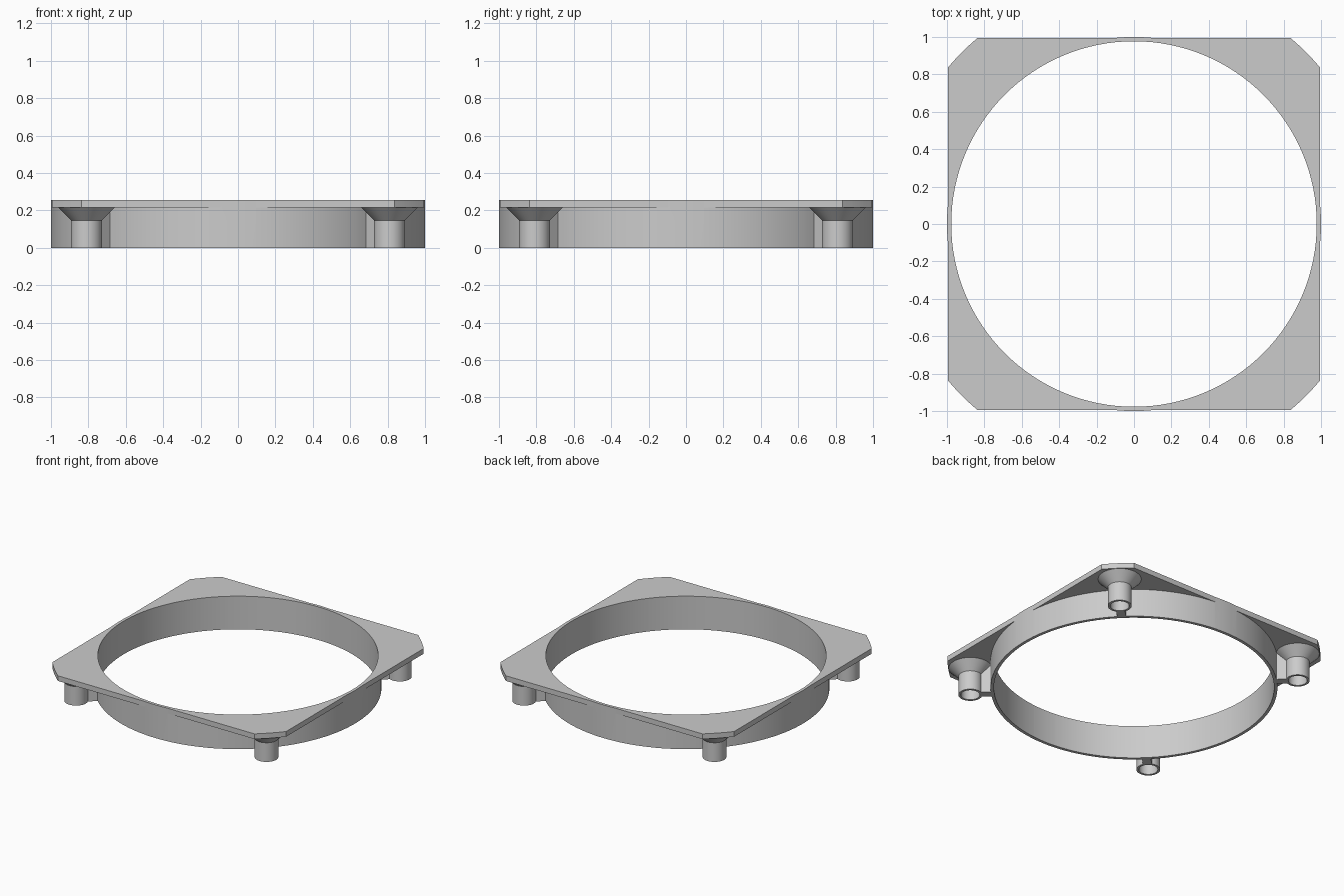
import bpy, bmesh
from math import sin, cos, acos, atan2, pi, tau, sqrt
from mathutils import Matrix

if "Cube" in bpy.data.objects:
    bpy.data.objects.remove(bpy.data.objects["Cube"], do_unlink=True)

# Main dimensions
TOP, UNDER = 0.255, 0.215          # flange top and underside
BORE, WALL = 0.977, 1.0            # ring inner and outer radius
HALF, CORNER = 0.9955, 1.3         # flange half side, rounded corner radius
POST = 0.81                        # post offset in x and y

grey = bpy.data.materials.new("plain_grey")
grey.use_nodes = True
grey.diffuse_color = (0.6, 0.6, 0.6, 1)
grey.node_tree.nodes["Principled BSDF"].inputs["Base Color"].default_value = (0.6, 0.6, 0.6, 1)


def finish(name, bm, matrix=Matrix()):
    bmesh.ops.remove_doubles(bm, verts=bm.verts, dist=1e-5)
    bmesh.ops.recalc_face_normals(bm, faces=bm.faces)
    mesh = bpy.data.meshes.new(name)
    bm.to_mesh(mesh)
    bm.free()
    mesh.materials.append(grey)
    obj = bpy.data.objects.new(name, mesh)
    obj.matrix_world = matrix
    bpy.context.collection.objects.link(obj)
    bpy.ops.object.select_all(action="DESELECT")
    obj.select_set(True)
    bpy.context.view_layer.objects.active = obj
    bpy.ops.object.shade_smooth_by_angle(angle=pi / 6)
    return obj


def sweep(angles, profile_at, closed):
    """Bridge one (radius, height) profile per angle around the z axis."""
    bm = bmesh.new()
    rows = [[bm.verts.new((r * cos(a), r * sin(a), z)) for r, z in profile_at(a)]
            for a in angles]
    count = len(rows[0])
    for i, row in enumerate(rows):
        nxt = rows[(i + 1) % len(rows)]
        for j in range(count if closed else count - 1):
            k = (j + 1) % count
            bm.faces.new((row[j], nxt[j], nxt[k], row[k]))
    return bm


def frame_profile(a):
    square = HALF / max(abs(cos(a)), abs(sin(a)))
    edge = max(WALL, min(square, CORNER))
    return [(BORE, 0), (WALL, 0), (WALL, UNDER), (edge, UNDER), (edge, TOP), (BORE, TOP)]


# Ring with a square flange; exact corner and tangent angles are included
angles = {round(tau * i / 128, 6) for i in range(128)}
tangent = acos(HALF / WALL)
bevel = atan2(sqrt(CORNER ** 2 - HALF ** 2), HALF)
for quarter in range(4):
    for a in (tangent, -tangent, bevel, -bevel):
        angles.add(round((a + quarter * pi / 2) % tau, 6))
finish("ring_and_flange", sweep(sorted(angles), frame_profile, True))

# Hollow flared posts and the ribs that tie them to the ring
post_profile = [(0, UNDER), (0.066, UNDER), (0.066, 0), (0.083, 0),
                (0.083, 0.147), (0.151, UNDER)]
names = ("back_left", "back_right", "front_right", "front_left")
for i, corner in enumerate(names):
    turn = Matrix.Rotation(pi / 4 + i * pi / 2, 4, "Z")
    reach = POST * sqrt(2)
    post = sweep([tau * s / 48 for s in range(48)], lambda a: post_profile, False)
    finish("post_" + corner, post, turn @ Matrix.Translation((reach, 0, 0)))

    start, end = 0.99, reach - 0.071
    rib = bmesh.new()
    bmesh.ops.create_cube(rib, size=1, matrix=Matrix.Translation(
        ((start + end) / 2, 0, UNDER / 2)) @ Matrix.Diagonal((end - start, 0.062, UNDER, 1)))
    finish("rib_" + corner, rib, turn)
